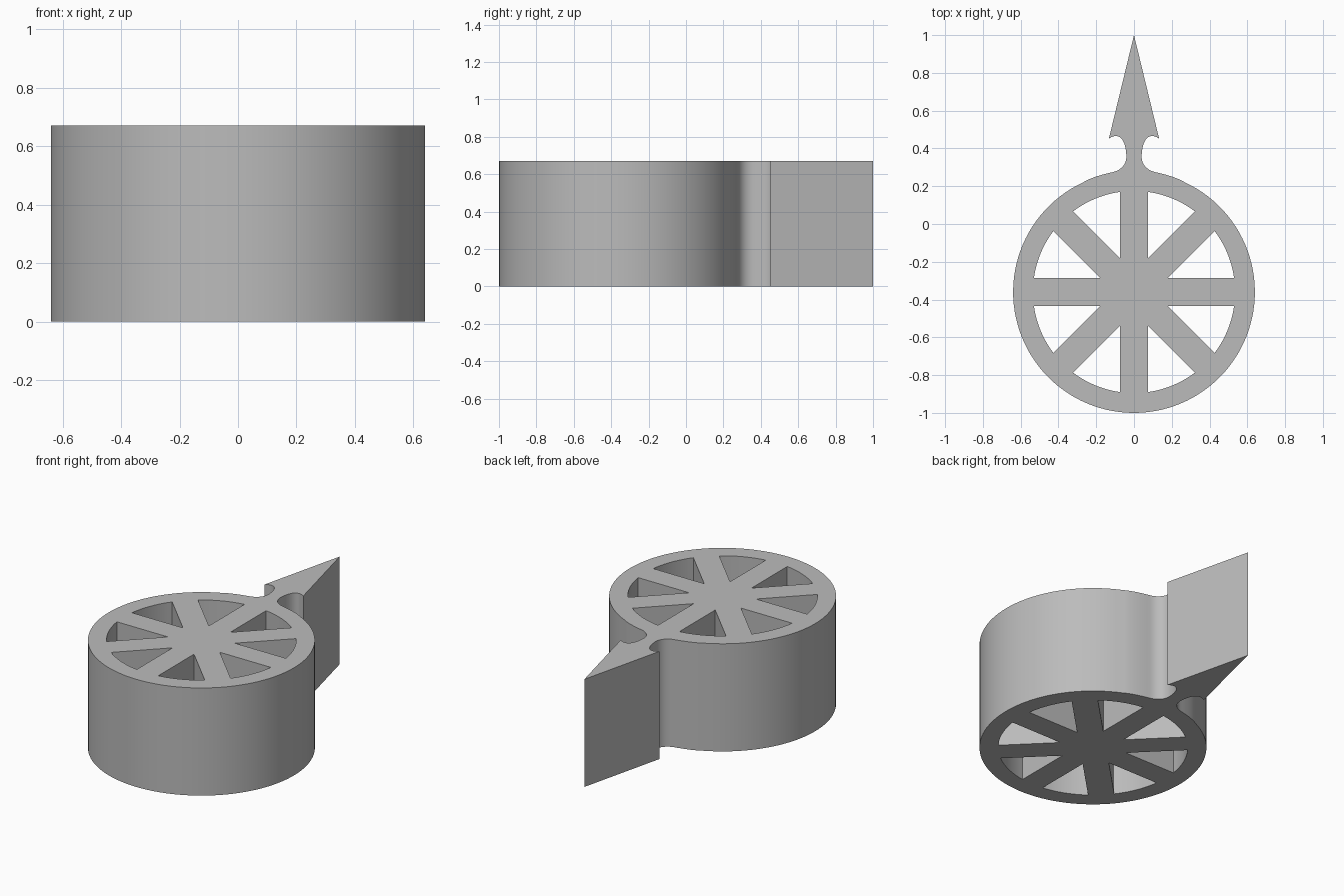
import bpy
import bmesh
from math import asin, atan2, cos, pi, sin, sqrt
from mathutils import Matrix, Vector
from mathutils.geometry import interpolate_bezier

cube = bpy.data.objects.get("Cube")
if cube:
    bpy.data.objects.remove(cube)

HEIGHT = 0.67
CENTER = Vector((0, -0.36))
RIM, INNER = 0.64, 0.535
HALF_SPOKE = 0.074


def arc(radius, start, end, steps):
    """Points along an arc around the wheel centre."""
    angles = [start + (end - start) * i / steps for i in range(steps + 1)]
    return [CENTER + Vector((cos(a), sin(a))) * radius for a in angles]


def add_loop(curve, points):
    spline = curve.splines.new("POLY")
    spline.points.add(len(points) - 1)
    for target, p in zip(spline.points, points):
        target.co = (p[0], p[1], 0, 1)
    spline.use_cyclic_u = True


def bezier(*controls):
    return interpolate_bezier(*[Vector(c) for c in controls], 12)


# Right half of the outline: fillet, waist, barb, then the pointed tip
join = Vector((0.27, CENTER.y + sqrt(RIM ** 2 - 0.27 ** 2)))
side = bezier(join, (0.23, 0.245), (0.17, 0.262), (0.11, 0.275))
side += bezier((0.11, 0.275), (0.07, 0.285), (0.04, 0.315), (0.04, 0.36))[1:]
side += bezier((0.04, 0.36), (0.045, 0.46), (0.085, 0.485), (0.133, 0.452))[1:]
mirrored = [Vector((-p.x, p.y)) for p in reversed(side)]

# Rim runs from the left join around the bottom to the right join
start = atan2(join.y - CENTER.y, join.x)
rim = arc(RIM, pi - start, 2 * pi + start, 96)[1:-1]

curve = bpy.data.curves.new("wheel_profile", "CURVE")
curve.dimensions = "2D"
curve.fill_mode = "BOTH"
curve.extrude = HEIGHT / 2
add_loop(curve, side + [Vector((0, 1))] + mirrored + rim)

# Eight openings between the spokes
edge = asin(HALF_SPOKE / INNER)
tip = HALF_SPOKE / sin(pi / 8)
for i in range(8):
    base = i * pi / 4
    apex = CENTER + Vector((cos(base + pi / 8), sin(base + pi / 8))) * tip
    add_loop(curve, [apex] + arc(INNER, base + edge, base + pi / 4 - edge, 10))

# Turn the extruded profile into one solid mesh
helper = bpy.data.objects.new("profile_helper", curve)
bpy.context.collection.objects.link(helper)
bpy.context.view_layer.update()
depsgraph = bpy.context.evaluated_depsgraph_get()
mesh = bpy.data.meshes.new_from_object(helper.evaluated_get(depsgraph))
bpy.data.objects.remove(helper)

bm = bmesh.new()
bm.from_mesh(mesh)
bmesh.ops.remove_doubles(bm, verts=bm.verts, dist=0.0005)
bmesh.ops.recalc_face_normals(bm, faces=bm.faces)
bmesh.ops.transform(bm, matrix=Matrix.Translation((0, 0, HEIGHT / 2)), verts=bm.verts)
bm.to_mesh(mesh)
bm.free()

wheel = bpy.data.objects.new("spoked_wheel_with_arrow", mesh)
bpy.context.collection.objects.link(wheel)

# Plain grey
grey = bpy.data.materials.new("plain_grey")
grey.use_nodes = True
color = (0.5, 0.5, 0.5, 1)
grey.diffuse_color = color
grey.node_tree.nodes["Principled BSDF"].inputs["Base Color"].default_value = color
mesh.materials.clear()
mesh.materials.append(grey)

bpy.ops.object.select_all(action="DESELECT")
wheel.select_set(True)
bpy.context.view_layer.objects.active = wheel
bpy.ops.object.shade_smooth_by_angle(angle=pi / 6)
